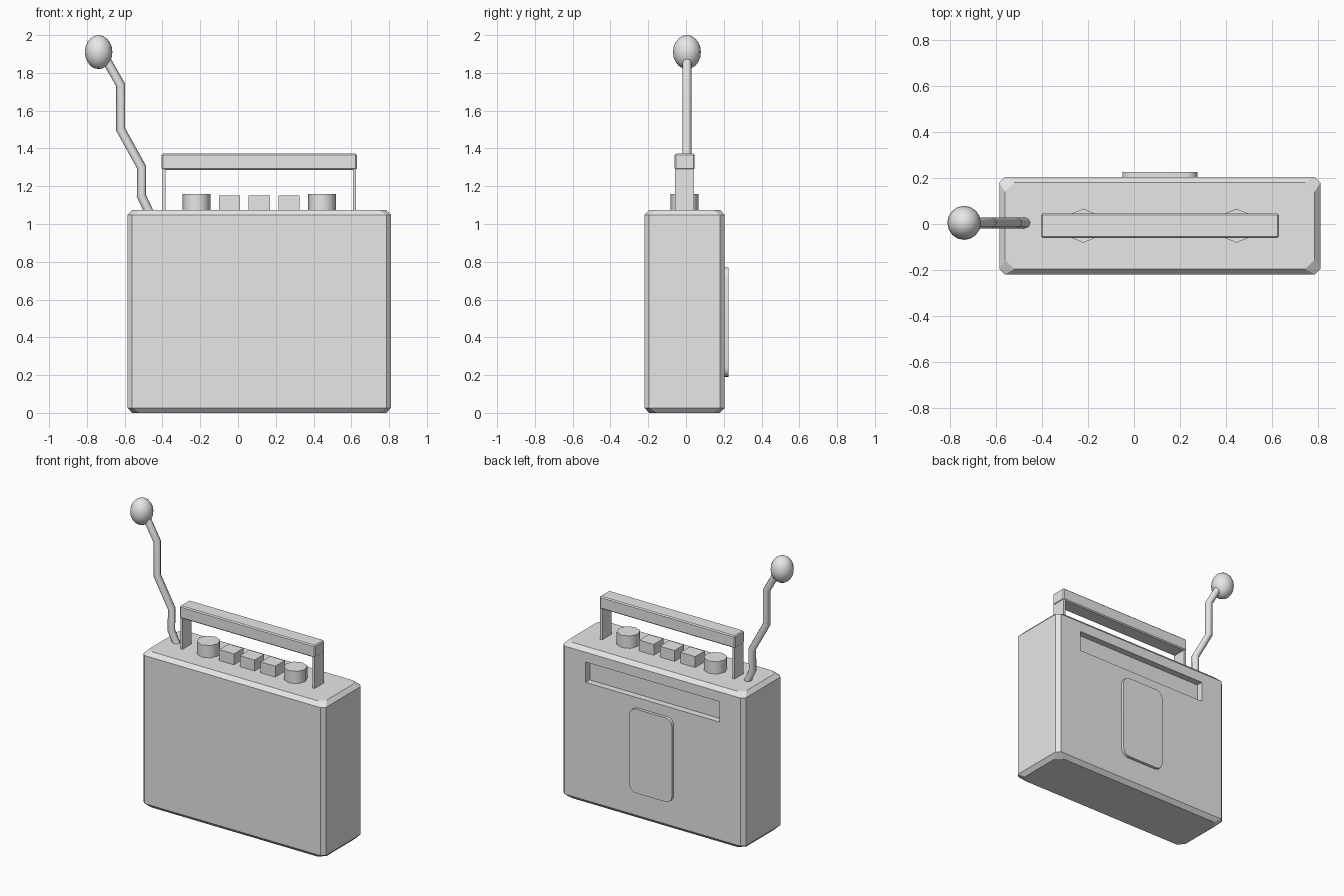
import bpy, bmesh, math
from mathutils import Vector

if "Cube" in bpy.data.objects:
    bpy.data.objects.remove(bpy.data.objects["Cube"])

grey = bpy.data.materials.new("plain grey")
grey.use_nodes = True
grey.diffuse_color = (0.8, 0.8, 0.8, 1)
grey.node_tree.nodes["Principled BSDF"].inputs["Base Color"].default_value = (0.8, 0.8, 0.8, 1)

MID_X, MID_Y = 0.1125, -0.0075   # centre of the case


def finish(name, bm, smooth=None):
    bmesh.ops.recalc_face_normals(bm, faces=bm.faces)
    mesh = bpy.data.meshes.new(name)
    bm.to_mesh(mesh)
    bm.free()
    mesh.materials.append(grey)
    obj = bpy.data.objects.new(name, mesh)
    bpy.context.collection.objects.link(obj)
    bpy.ops.object.select_all(action='DESELECT')
    obj.select_set(True)
    bpy.context.view_layer.objects.active = obj
    if smooth:
        bpy.ops.object.shade_smooth_by_angle(angle=math.radians(smooth))
    return obj


def box(name, lo, hi, bevel=0):
    bm = bmesh.new()
    bmesh.ops.create_cube(bm, size=1)
    lo, hi = Vector(lo), Vector(hi)
    for v in bm.verts:
        v.co = (lo + hi) / 2 + v.co * (hi - lo)
    if bevel:
        bmesh.ops.bevel(bm, geom=bm.edges[:], offset=bevel, segments=1, affect='EDGES')
    return finish(name, bm)


def loft(name, rings, smooth=None):
    """Closed skin over rings of equal point count."""
    bm = bmesh.new()
    loops = [[bm.verts.new(p) for p in ring] for ring in rings]
    n = len(loops[0])
    for a, b in zip(loops, loops[1:]):
        for i in range(n):
            bm.faces.new((a[i], a[(i + 1) % n], b[(i + 1) % n], b[i]))
    bm.faces.new(loops[0])
    bm.faces.new(loops[-1])
    return finish(name, bm, smooth)


def chamfered(inset, cut, z):
    """Rectangle of the case with cut corners."""
    w, d = 0.6975 - inset, 0.2125 - inset
    pts = []
    for sx, sy in ((1, 1), (-1, 1), (-1, -1), (1, -1)):
        pair = [(sx * w, sy * (d - cut)), (sx * (w - cut), sy * d)]
        pts += pair if sx * sy > 0 else pair[::-1]
    return [(MID_X + x, MID_Y + y, z) for x, y in pts]


# Case with chamfered edges and a long recess in the back
case = loft("case", [chamfered(0.025, 0.04, 0), chamfered(0, 0.025, 0.027),
                     chamfered(0, 0.025, 1.048), chamfered(0.025, 0.04, 1.075)])
cutter = box("slot_cutter", (MID_X - 0.51, 0.16, 0.84), (MID_X + 0.51, 0.30, 0.98))
cutter.hide_render = True
mod = case.modifiers.new("slot", 'BOOLEAN')
mod.operation, mod.solver, mod.object = 'DIFFERENCE', 'EXACT', cutter
bpy.context.view_layer.objects.active = case
bpy.ops.object.modifier_apply(modifier="slot")
bpy.data.objects.remove(cutter)

# Rounded back panel
outline = []
for k, (sx, sz) in enumerate(((1, 1), (-1, 1), (-1, -1), (1, -1))):
    for j in range(5):
        a = math.radians(90 * k + 22.5 * j)
        outline.append((MID_X + sx * 0.1125 + 0.05 * math.cos(a),
                        0.48 + sz * 0.24 + 0.05 * math.sin(a)))
loft("back_panel", [[(x, y, z) for x, z in outline] for y in (0.195, 0.225)], 30)

# Octagonal knobs
for side, sx in (("left", 1), ("right", -1)):
    cx = MID_X + sx * 0.3325
    loft(side + "_knob", [[(cx + 0.074 * math.cos(i * math.pi / 4),
                            MID_Y + 0.074 * math.sin(i * math.pi / 4), z)
                           for i in range(8)] for z in (1.065, 1.16)], 50)

# Push buttons
for i in (-1, 0, 1):
    cx = MID_X + i * 0.158
    box(f"button_{i + 2}", (cx - 0.056, MID_Y - 0.052, 1.065), (cx + 0.056, MID_Y + 0.052, 1.15))

# Carrying handle
box("handle_bar", (MID_X - 0.517, MID_Y - 0.053, 1.287), (MID_X + 0.517, MID_Y + 0.053, 1.372), 0.007)
for side, sx in (("left", 1), ("right", -1)):
    xs = sorted((MID_X + sx * 0.497, MID_X + sx * 0.513))
    box(side + "_handle_leg", (xs[0], MID_Y - 0.05, 1.065), (xs[1], MID_Y + 0.05, 1.30))

# Bent antenna: rings mitred at each bend
AY = 0.005
path = [Vector((x, AY, z)) for x, z in ((-0.465, 1.05), (-0.512, 1.15), (-0.510, 1.30),
                                        (-0.621, 1.50), (-0.621, 1.735), (-0.715, 1.90))]
rings = []
for i, p in enumerate(path):
    d0 = (p - path[max(i - 1, 0)]).normalized() if i else (path[1] - p).normalized()
    d1 = (path[i + 1] - p).normalized() if i + 1 < len(path) else d0
    t = (d0 + d1).normalized()
    side = Vector((0, 1, 0)).cross(t) / t.dot(d0)
    rings.append([p + 0.024 * (math.cos(a) * side + math.sin(a) * Vector((0, 1, 0)))
                  for a in (j * math.pi / 4 for j in range(8))])
loft("antenna", rings, 50)

# Egg-shaped antenna tip
bm = bmesh.new()
bmesh.ops.create_uvsphere(bm, u_segments=16, v_segments=10, radius=1)
for v in bm.verts:
    v.co = Vector((-0.738 + v.co.x * 0.073, AY + v.co.y * 0.074, 1.91 + v.co.z * 0.09))
finish("antenna_tip", bm, 40)
